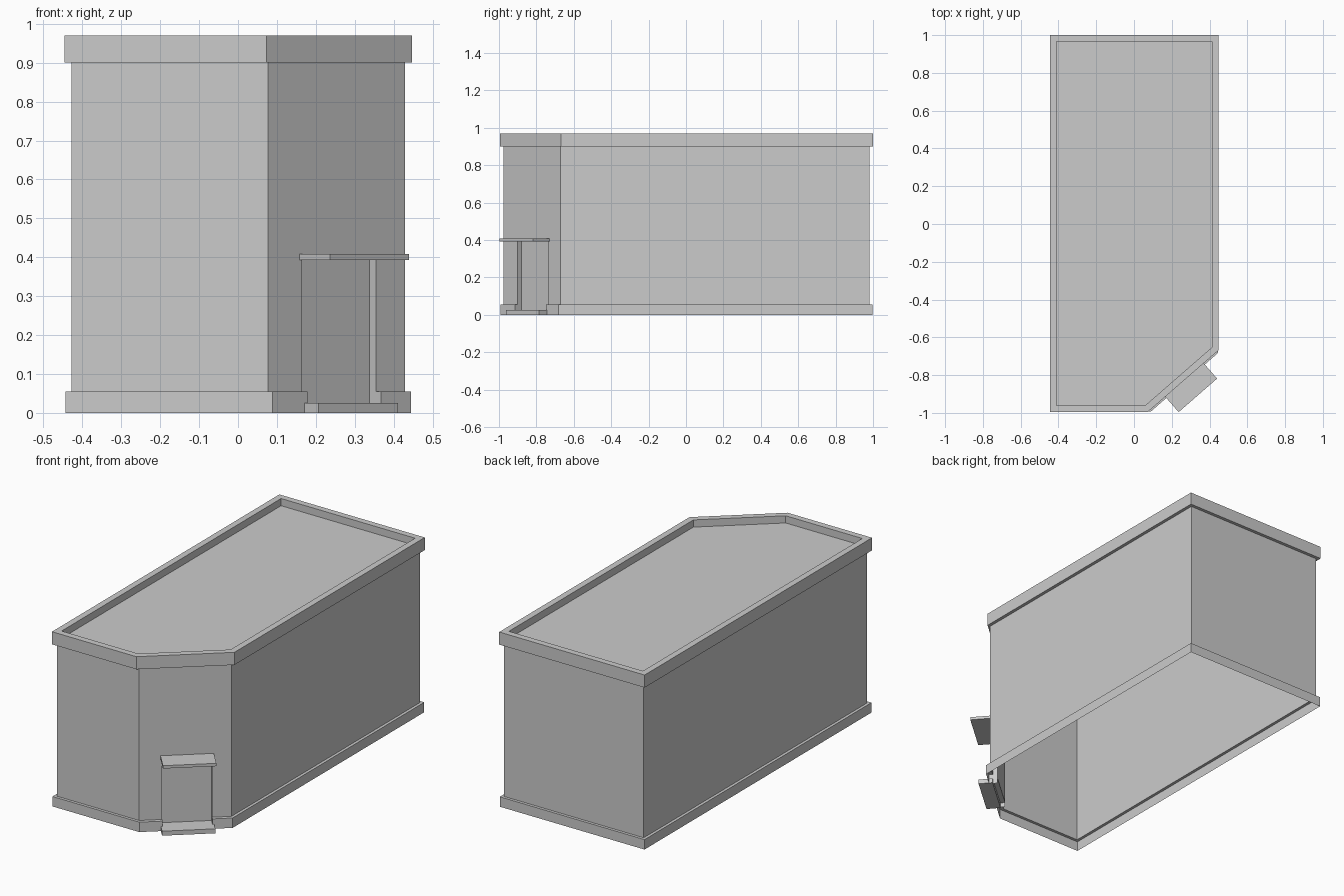
import bpy
import bmesh
from mathutils import Vector

cube = bpy.data.objects.get("Cube")
if cube:
    bpy.data.objects.remove(cube, do_unlink=True)

# One plain grey for the whole building
GREY = (0.6, 0.6, 0.6, 1.0)
grey = bpy.data.materials.new("plain_grey")
grey.use_nodes = True
grey.diffuse_color = GREY
grey.node_tree.nodes["Principled BSDF"].inputs["Base Color"].default_value = GREY

# Door frame of reference on the cut corner: centre, direction along, outward
MID = Vector((0.26, -0.8175, 0))
ALONG = Vector((0.754, 0.657, 0)).normalized()
OUT = Vector((ALONG.y, -ALONG.x, 0))
SLOPE = ALONG.y / ALONG.x
DOOR_HALF = 0.126
DOOR_TOP = 0.393
STEP_TOP = 0.025
RECESS = 0.026


def finish(bm, name):
    mesh = bpy.data.meshes.new(name)
    bm.to_mesh(mesh)
    bm.free()
    mesh.materials.append(grey)
    obj = bpy.data.objects.new(name, mesh)
    bpy.context.collection.objects.link(obj)
    return obj


def at(along, out, z):
    """Point measured from the door centre."""
    return MID + ALONG * along + OUT * out + Vector((0, 0, z))


def ring(side, corner, z):
    """Plan outline grown by side, with the cut corner grown by corner."""
    x0, x1 = -0.428 - side, 0.429 + side
    y0, y1 = -0.977 - side, 0.982 + side
    p = MID + OUT * corner
    return [Vector((x0, y0, z)),
            Vector((p.x + (y0 - p.y) / SLOPE, y0, z)),
            at(-DOOR_HALF, corner, z), at(DOOR_HALF, corner, z),
            Vector((x1, p.y + (x1 - p.x) * SLOPE, z)),
            Vector((x1, y1, z)), Vector((x0, y1, z))]


# Shell: plinth, wall, cornice, parapet and sunken roof, open underneath
levels = [(0.016, 0.02, 0), (0.016, 0.02, 0.055), (0, 0, 0.055),
          (0, 0, DOOR_TOP), (0, 0, 0.9), (0.018, 0.011, 0.9),
          (0.018, 0.011, 0.97), (-0.017, -0.024, 0.97), (-0.017, -0.024, 0.93)]
bm = bmesh.new()
rings = [[bm.verts.new(p) for p in ring(*lv)] for lv in levels]
DOOR_SEGMENT = 2
for k, (low, high) in enumerate(zip(rings, rings[1:])):
    for i in range(len(low)):
        if i == DOOR_SEGMENT and levels[k + 1][2] <= DOOR_TOP:
            continue
        j = (i + 1) % len(low)
        bm.faces.new((low[i], low[j], high[j], high[i]))
bm.faces.new(rings[-1])
finish(bm, "building_shell")

# Recessed doorway: door panel, jambs, plinth ends, head and sill
bm = bmesh.new()


def quad(*pts):
    bm.faces.new([bm.verts.new(at(*p)) for p in pts])


w, r = DOOR_HALF, -RECESS
quad((-w, r, STEP_TOP), (w, r, STEP_TOP), (w, r, DOOR_TOP), (-w, r, DOOR_TOP))
quad((-w, r, STEP_TOP), (-w, 0, STEP_TOP), (w, 0, STEP_TOP), (w, r, STEP_TOP))
quad((-w, r, DOOR_TOP), (w, r, DOOR_TOP), (w, 0, DOOR_TOP), (-w, 0, DOOR_TOP))
for s in (-1, 1):
    for out0, out1, z0, z1 in ((r, 0, 0, DOOR_TOP), (0, 0.02, 0, 0.055)):
        pts = [(s * w, out0, z0), (s * w, out1, z0),
               (s * w, out1, z1), (s * w, out0, z1)]
        quad(*(pts[::-1] if s < 0 else pts)[::-1])
finish(bm, "recessed_doorway")


# Slabs standing out from the cut corner
def slab(name, half, depth, z0, z1):
    bm = bmesh.new()
    corners = ((-half, 0), (-half, depth), (half, depth), (half, 0))
    base = bm.faces.new([bm.verts.new(at(a, o, z0)) for a, o in corners])
    top = bmesh.ops.extrude_face_region(bm, geom=[base], use_keep_orig=True)
    verts = [g for g in top["geom"] if isinstance(g, bmesh.types.BMVert)]
    bmesh.ops.translate(bm, verts=verts, vec=(0, 0, z1 - z0))
    bmesh.ops.recalc_face_normals(bm, faces=bm.faces)
    finish(bm, name)


slab("door_canopy", 0.135, 0.119, DOOR_TOP, 0.409)
slab("door_step", 0.135, 0.075, 0, STEP_TOP)
